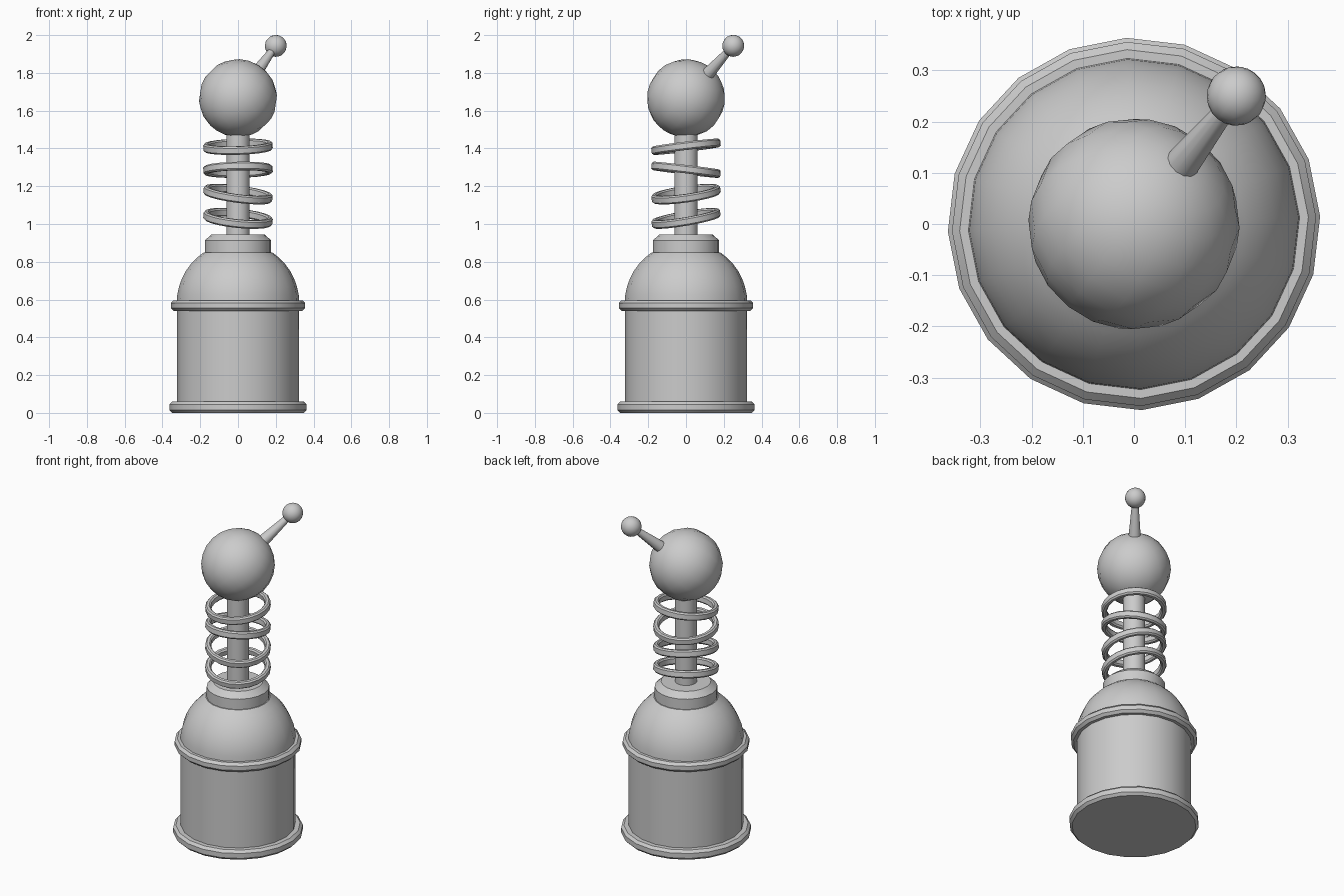
import bpy, math
from mathutils import Vector

if "Cube" in bpy.data.objects:
    bpy.data.objects.remove(bpy.data.objects["Cube"])

SIDES = 20
TURN = math.radians(2.3)


def finish(obj, name):
    obj.name = name
    bpy.ops.object.select_all(action='DESELECT')
    obj.select_set(True)
    bpy.context.view_layer.objects.active = obj
    bpy.ops.object.shade_smooth_by_angle(angle=math.radians(32))
    return obj


def lathe(name, profile, closed=False, sides=SIDES):
    """Spin (radius, z) points about z; open profiles get end caps."""
    n = len(profile)
    verts, faces = [], []
    for i in range(sides):
        a = TURN + 2 * math.pi * i / sides
        verts += [(r * math.cos(a), r * math.sin(a), z) for r, z in profile]
    for i in range(sides):
        j = (i + 1) % sides
        for k in range(n if closed else n - 1):
            m = (k + 1) % n
            faces.append((i * n + k, j * n + k, j * n + m, i * n + m))
    if not closed:
        faces.append([i * n for i in reversed(range(sides))])
        faces.append([i * n + n - 1 for i in range(sides)])
    mesh = bpy.data.meshes.new(name)
    mesh.from_pydata(verts, [], faces)
    obj = bpy.data.objects.new(name, mesh)
    bpy.context.collection.objects.link(obj)
    return finish(obj, name)


def band(r, z0, z1, c):
    """Disc profile with chamfered rims."""
    return [(r - c, z0), (r, z0 + c), (r, z1 - c), (r - c, z1)]


def sphere(name, radius, loc, axis, segments, rings):
    bpy.ops.mesh.primitive_uv_sphere_add(segments=segments, ring_count=rings,
                                         radius=radius, location=loc)
    obj = bpy.context.object
    obj.rotation_euler = axis.to_track_quat('Z', 'Y').to_euler()
    return finish(obj, name)


# Base cylinder with its two chamfered rims
lathe("body", [(0.322, 0.03), (0.322, 0.57)])
lathe("base_rim", band(0.364, 0.0, 0.06, 0.015))
lathe("upper_rim", band(0.356, 0.54, 0.596, 0.015))

# Dome and collar
dome = []
for i in range(8):
    a = math.radians(56) * i / 7
    dome.append((0.325 * math.cos(a), 0.58 + 0.325 * math.sin(a)))
lathe("dome", dome)
lathe("collar", [(0.176, 0.835), (0.176, 0.913), (0.14, 0.945)])

# Neck post
lathe("neck_post", [(0.062, 0.92), (0.062, 1.5)])

# Loose tilted neck rings: height, slope in x, slope in y
for i, (z, sx, sy) in enumerate([(1.03, -0.10, 0.17), (1.158, -0.13, 0.14),
                                 (1.287, 0.02, -0.12), (1.409, 0.03, 0.12)]):
    outer, inner, h, c = 0.184, 0.153, 0.022, 0.008
    ring = lathe(f"neck_ring_{i + 1}",
                 [(inner, -h + c), (inner + c, -h), (outer - c, -h), (outer, -h + c),
                  (outer, h - c), (outer - c, h), (inner + c, h), (inner, h - c)],
                 closed=True)
    ring.location.z = z
    ring.rotation_euler = (math.atan(sy), -math.atan(sx), 0)

# Head ball
centre = Vector((0, 0, 1.666))
tip = Vector((0.2, 0.25, 1.943))
axis = tip - centre
sphere("head", 0.207, centre, axis, 16, 12)

# Tapered antenna and its end ball
start = centre + axis * 0.44
bpy.ops.mesh.primitive_cone_add(vertices=12, radius1=0.035, radius2=0.016,
                                depth=(tip - start).length, location=(start + tip) / 2)
rod = bpy.context.object
rod.rotation_euler = axis.to_track_quat('Z', 'Y').to_euler()
finish(rod, "antenna_rod")
sphere("antenna_ball", 0.058, tip, axis, 16, 12)
